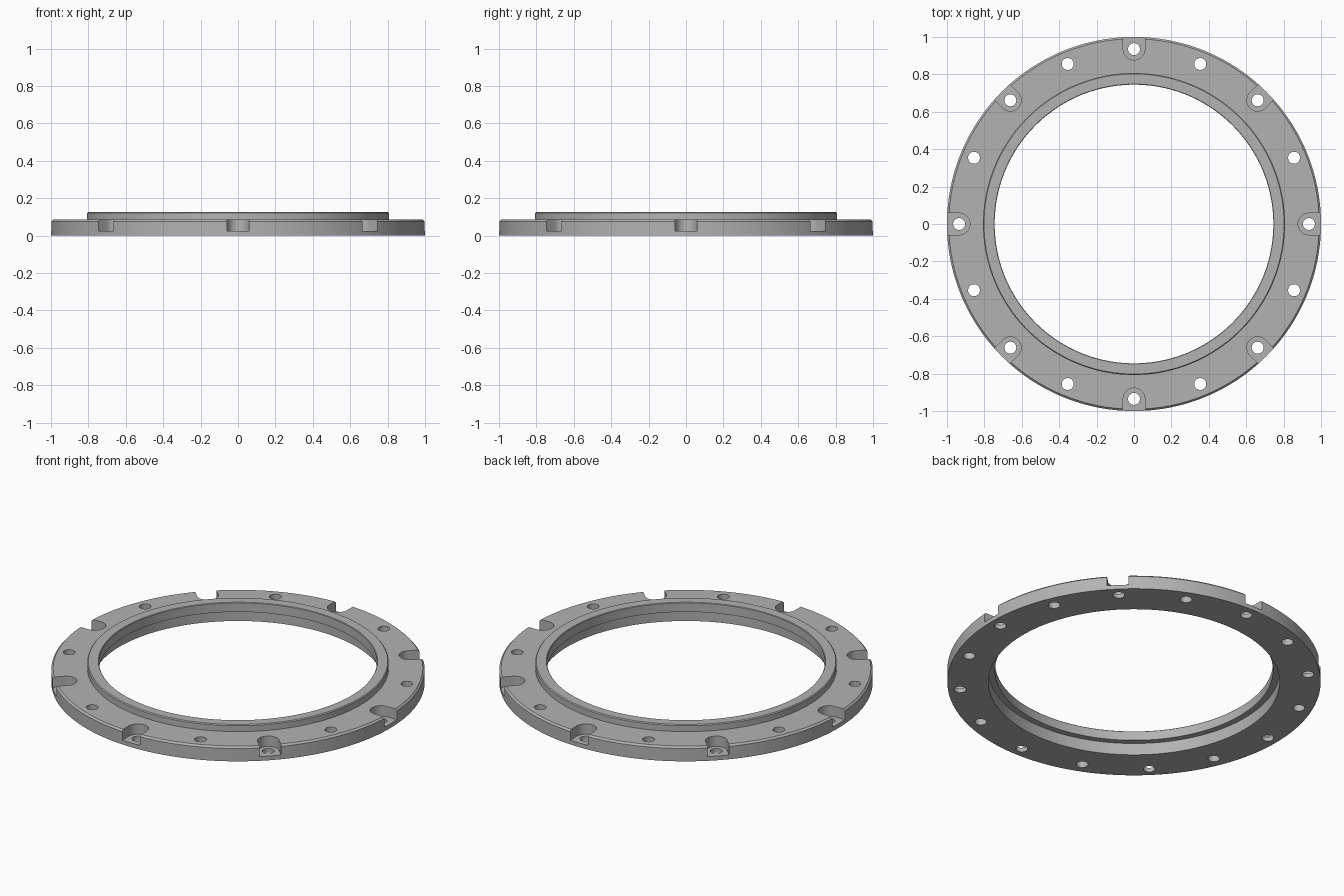
import bpy
import bmesh
from math import cos, sin, pi, radians
from mathutils import Matrix

cube = bpy.data.objects.get("Cube")
if cube:
    bpy.data.objects.remove(cube, do_unlink=True)

HOLE_RADIUS = 0.032
BOLT_CIRCLE = 0.935
SLOT_RADIUS = 0.058
SLOT_FLOOR = 0.025

metal = bpy.data.materials.new("grey metal")
metal.use_nodes = True
grey = (0.45, 0.45, 0.45, 1)
metal.diffuse_color = grey
metal.node_tree.nodes["Principled BSDF"].inputs["Base Color"].default_value = grey


def make_object(name, bm):
    bmesh.ops.recalc_face_normals(bm, faces=bm.faces)
    mesh = bpy.data.meshes.new(name)
    bm.to_mesh(mesh)
    bm.free()
    mesh.materials.append(metal)
    obj = bpy.data.objects.new(name, mesh)
    bpy.context.collection.objects.link(obj)
    return obj


def lathe(name, profile, steps):
    """Sweep a closed (radius, height) section around z."""
    bm = bmesh.new()
    rings = []
    for i in range(steps):
        a = 2 * pi * i / steps
        rings.append([bm.verts.new((r * cos(a), r * sin(a), z)) for r, z in profile])
    n = len(profile)
    for i in range(steps):
        here, there = rings[i], rings[(i + 1) % steps]
        for j in range(n):
            k = (j + 1) % n
            bm.faces.new((here[j], there[j], there[k], here[k]))
    return make_object(name, bm)


def add_prism(bm, outline, bottom, top, angle):
    """Extrude a flat outline upwards and turn it around z."""
    turn = Matrix.Rotation(angle, 4, "Z")
    low = [bm.verts.new(turn @ Matrix.Translation((x, y, bottom)).translation) for x, y in outline]
    face = bm.faces.new(low)
    up = bmesh.ops.extrude_face_region(bm, geom=[face])["geom"]
    moved = [v for v in up if isinstance(v, bmesh.types.BMVert)]
    bmesh.ops.translate(bm, verts=moved, vec=(0, 0, top - bottom))


def arc(cx, radius, start, end, steps):
    angles = [radians(start + (end - start) * i / steps) for i in range(steps + 1)]
    return [(cx + radius * cos(a), radius * sin(a)) for a in angles]


# Flange ring: chamfered rim, raised lip, and a recessed bore underneath
section = [
    (0.78, 0), (1.0, 0), (1.0, 0.076), (0.99, 0.086),
    (0.807, 0.086), (0.807, 0.121), (0.802, 0.126),
    (0.748, 0.126), (0.745, 0.123), (0.745, 0.07), (0.78, 0.07),
]
ring = lathe("flange_ring", section, 192)

# Open-ended bolt slots around the rim
bm = bmesh.new()
slot = arc(BOLT_CIRCLE, SLOT_RADIUS, 90, 270, 20) + [(1.1, -SLOT_RADIUS), (1.1, SLOT_RADIUS)]
for i in range(8):
    add_prism(bm, slot, SLOT_FLOOR, 0.2, i * pi / 4)
slots = make_object("slot_cutter", bm)

# Through holes, in the slots and midway between them
bm = bmesh.new()
for i in range(16):
    centre = BOLT_CIRCLE if i % 2 == 0 else 0.926
    add_prism(bm, arc(centre, HOLE_RADIUS, 0, 345, 23), -0.1, 0.2, i * pi / 8)
holes = make_object("hole_cutter", bm)

# Cut the ring, then discard the cutters
bpy.ops.object.select_all(action="DESELECT")
ring.select_set(True)
bpy.context.view_layer.objects.active = ring
for cutter in (slots, holes):
    cutter.hide_render = True
    cut = ring.modifiers.new(cutter.name, "BOOLEAN")
    cut.operation = "DIFFERENCE"
    cut.solver = "EXACT"
    cut.object = cutter
    bpy.ops.object.modifier_apply(modifier=cut.name)
    bpy.data.objects.remove(cutter, do_unlink=True)

bpy.ops.object.shade_smooth_by_angle(angle=radians(30))
